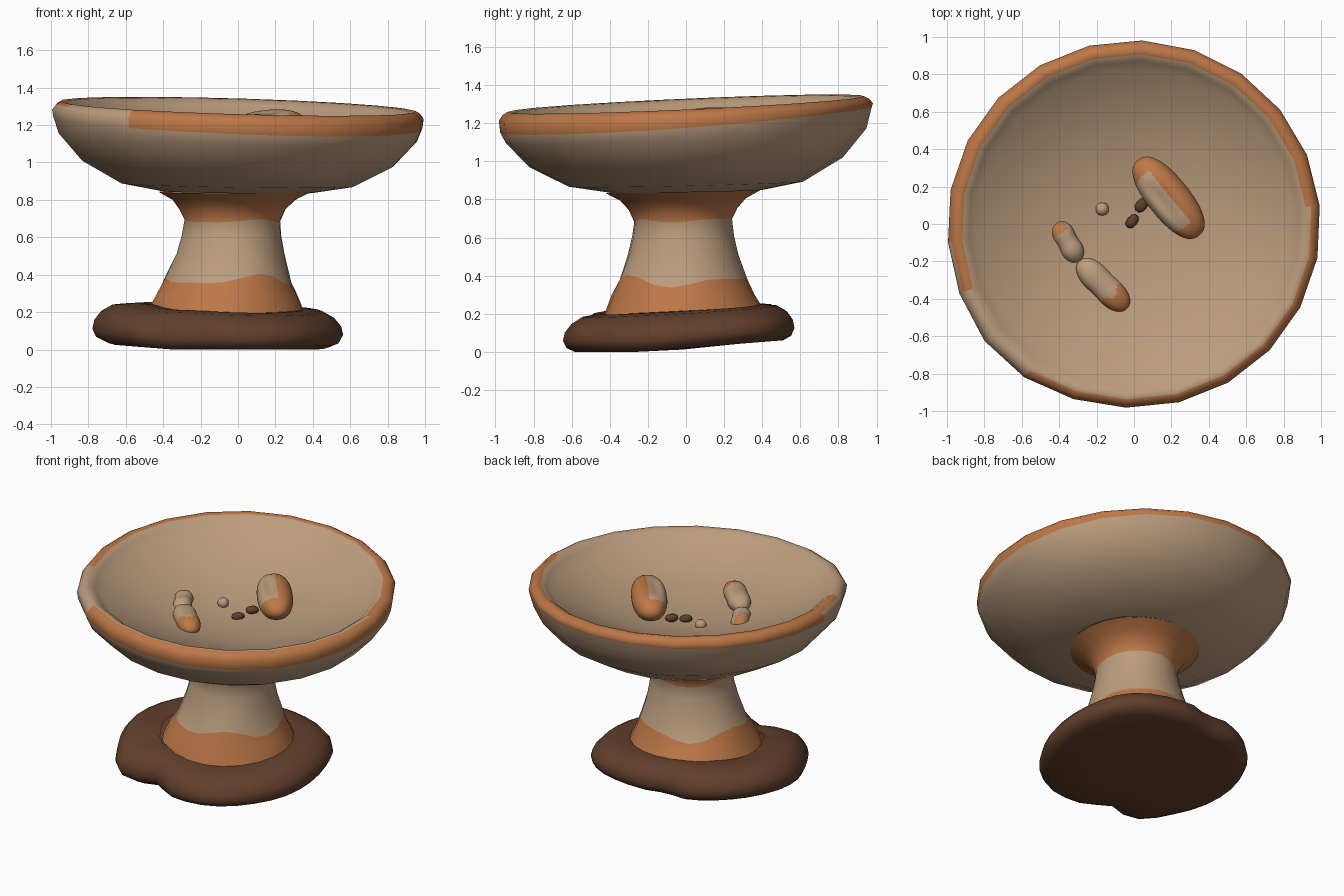
import bpy, bmesh, math
from mathutils import Vector, Matrix

if "Cube" in bpy.data.objects:
    bpy.data.objects.remove(bpy.data.objects["Cube"])


def material(name, rgb):
    m = bpy.data.materials.new(name)
    m.diffuse_color = (*rgb, 1)
    m.use_nodes = True
    m.node_tree.nodes["Principled BSDF"].inputs["Base Color"].default_value = m.diffuse_color
    return m


TAN = material("tan_clay", (0.50, 0.335, 0.208))
ORANGE = material("terracotta", (0.51, 0.185, 0.063))
BROWN = material("dark_brown", (0.12, 0.05, 0.025))


def finish(name, bm, mats, angle=45):
    bmesh.ops.recalc_face_normals(bm, faces=bm.faces)
    me = bpy.data.meshes.new(name)
    bm.to_mesh(me)
    bm.free()
    ob = bpy.data.objects.new(name, me)
    bpy.context.collection.objects.link(ob)
    for m in mats:
        me.materials.append(m)
    bpy.ops.object.select_all(action='DESELECT')
    ob.select_set(True)
    bpy.context.view_layer.objects.active = ob
    bpy.ops.object.shade_smooth_by_angle(angle=math.radians(angle))
    return ob


def bump(a, deg, width):
    """Smooth hump around one compass direction."""
    return math.exp(-(math.remainder(a - math.radians(deg), 2 * math.pi) / width) ** 2)


def loft(name, rings, n, point, colour, mats, start=None, end=None, angle=45):
    """Skin rings of n points; point(ring, angle) places a vertex,
    colour(band, angle) picks a material slot; start/end are cap centres."""
    bm = bmesh.new()
    step = 2 * math.pi / n
    rows = [[bm.verts.new(point(r, (i + 0.35) * step)) for i in range(n)] for r in rings]
    for b in range(len(rows) - 1):
        for i in range(n):
            j = (i + 1) % n
            f = bm.faces.new((rows[b][i], rows[b][j], rows[b + 1][j], rows[b + 1][i]))
            f.material_index = colour(b, (i + 0.85) * step)
    for row, tip, band in ((rows[0], start, 0), (rows[-1], end, len(rows) - 2)):
        if tip:
            v = bm.verts.new(tip)
            for i in range(n):
                f = bm.faces.new((row[i], row[(i + 1) % n], v))
                f.material_index = colour(band, (i + 0.85) * step)
    return finish(name, bm, mats, angle)


# Lumpy base slab with a cleft at the front left, open under the stem
def base_point(ring, a):
    s, z, top = ring
    r = (0.635 + 0.035 * math.cos(2 * a) + 0.06 * bump(a, 42, 0.4) + 0.055 * bump(a, -62, 0.45)
         - 0.09 * bump(a, -106, 0.2) + 0.06 * bump(a, -126, 0.3) - 0.05 * bump(a, 98, 0.2))
    x, y = -0.11 + s * r * math.cos(a), -0.02 + s * r * math.sin(a)
    under = max(0, 0.08 * (y + 0.25)) + max(0, 0.08 * (-x - 0.35))
    ridge = 0.02 * bump(a, 205, 0.4) * top
    return x, y, z + ridge + top * (0.06 * y - 0.03 * x) + (1 - top) * under


base_rings = [(0.5, 0.0, 0), (0.9, 0.0, 0), (0.97, 0.02, 0), (1.0, 0.065, 0.2), (0.985, 0.12, 0.5),
              (0.93, 0.175, 0.8), (0.84, 0.215, 1), (0.7, 0.225, 1), (0.58, 0.22, 1)]
loft("base", base_rings, 36, base_point, lambda b, a: 0, [BROWN],
     start=(-0.11, -0.02, 0.012), angle=60)


# Flared stem: radius, height, x centre, wave of the painted edge, tilt
def stem_point(ring, a):
    r, z, cx, wave, tilt = ring
    x, y = cx + r * math.cos(a), -0.015 + r * math.sin(a)
    w = wave * (math.cos(3 * a - 2.9) + 0.5 * math.sin(5 * a))
    return x, y, z + w + tilt * y


stem_rings = [(0.415, 0.215, -0.065, 0, 0.05), (0.375, 0.30, -0.06, 0, 0),
              (0.338, 0.37, -0.05, 0.025, 0), (0.29, 0.51, -0.04, 0, 0), (0.267, 0.61, -0.035, 0, 0),
              (0.257, 0.69, -0.03, 0.008, 0.02), (0.285, 0.75, -0.03, 0, 0.02),
              (0.33, 0.80, -0.02, 0, 0.02), (0.41, 0.843, -0.015, 0, 0.02)]
loft("stem", stem_rings, 22, stem_point, lambda b, a: 1 if b < 2 or b > 4 else 0,
     [TAN, ORANGE], angle=60)


# Wide tilted bowl: radius, height, tilt, rise of the painted edge at the back
def bowl_point(ring, a):
    r, z, k, rise = ring
    r *= 1 + 0.025 * bump(a, 225, 0.4)
    x, y = 1.008 * r * math.cos(a), 0.992 * r * math.sin(a)
    return x, y, z + k * (0.045 * y - 0.03 * x) + rise * bump(a, 60, 0.9)


def bowl_colour(b, a):
    a = math.degrees(a) % 360
    if b in (4, 5):            # outer rim stripe, bare at the front left
        return 0 if 188 < a < 228 else 1
    if b == 6:                 # top of the lip
        return 0 if 205 < a < 240 else 1
    if b == 7:                 # inner lip, painted around the back only
        return 1 if a < 205 else 0
    return 0


bowl_rings = [(0.40, 0.842, 0.4, 0), (0.62, 0.88, 0.5, 0), (0.83, 0.995, 0.7, 0), (0.955, 1.135, 0.9, 0),
              (0.983, 1.21, 1.35, 0.02), (0.99, 1.255, 1, 0.01), (0.97, 1.285, 1, 0), (0.945, 1.30, 1, 0),
              (0.915, 1.295, 1, 0), (0.88, 1.27, 1, 0), (0.84, 1.23, 1, 0), (0.45, 1.115, 0.6, 0)]
loft("bowl", bowl_rings, 22, bowl_point, bowl_colour, [TAN, ORANGE],
     end=(-0.05, 0.02, 1.03), angle=60)


# Rounded pebbles lying in the bowl
def pebble(name, centre, size, turn, rule, mats, waist=0.0, hollow=0.0, detail=4):
    bm = bmesh.new()
    bmesh.ops.create_icosphere(bm, subdivisions=detail, radius=1)
    for f in bm.faces:
        f.material_index = 1 if rule(f.calc_center_median()) else 0
    for v in bm.verts:
        p = v.co.copy()
        pinch = 1 - waist * math.exp(-(p.x / 0.3) ** 2)
        dip = hollow * math.exp(-(p.x / 0.5) ** 2 - ((p.y + 0.3) / 0.4) ** 2) if p.z > 0 else 0
        v.co = Vector((math.copysign(abs(p.x) ** 0.85, p.x) * size[0],
                       math.copysign(abs(p.y) ** 0.85, p.y) * size[1] * pinch,
                       p.z * size[2] * pinch * (1 - dip)))
    bm.transform(Matrix.Translation(centre) @ Matrix.Rotation(math.radians(turn), 4, 'Z'))
    return finish(name, bm, mats, 60)


pebble("large_pebble", (0.185, 0.14, 1.19), (0.26, 0.112, 0.1), -51,
       lambda p: not (p.z > -0.5 and p.y < 0.05 and p.x * p.x + p.y * p.y * 0.15 < 0.42),
       [TAN, ORANGE], hollow=0.25, detail=5)
pebble("small_pebble", (-0.355, -0.095, 1.095), (0.12, 0.066, 0.065), -60,
       lambda p: p.x < -0.4 and p.y < 0.5, [TAN, ORANGE], waist=0.15)
pebble("medium_pebble", (-0.165, -0.325, 1.115), (0.18, 0.08, 0.068), -45,
       lambda p: p.x > 0.25 and p.z < 0.9, [TAN, ORANGE], waist=0.1)

# Crumbs and the little nub at the middle of the bowl
pebble("crumb_1", (0.04, 0.1, 1.075), (0.042, 0.03, 0.025), 50, lambda p: False, [BROWN], detail=2)
pebble("crumb_2", (-0.01, 0.015, 1.05), (0.042, 0.028, 0.025), 50, lambda p: False, [BROWN], detail=2)
pebble("centre_nub", (-0.17, 0.08, 1.075), (0.035, 0.035, 0.035), 0, lambda p: False, [TAN], detail=2)
